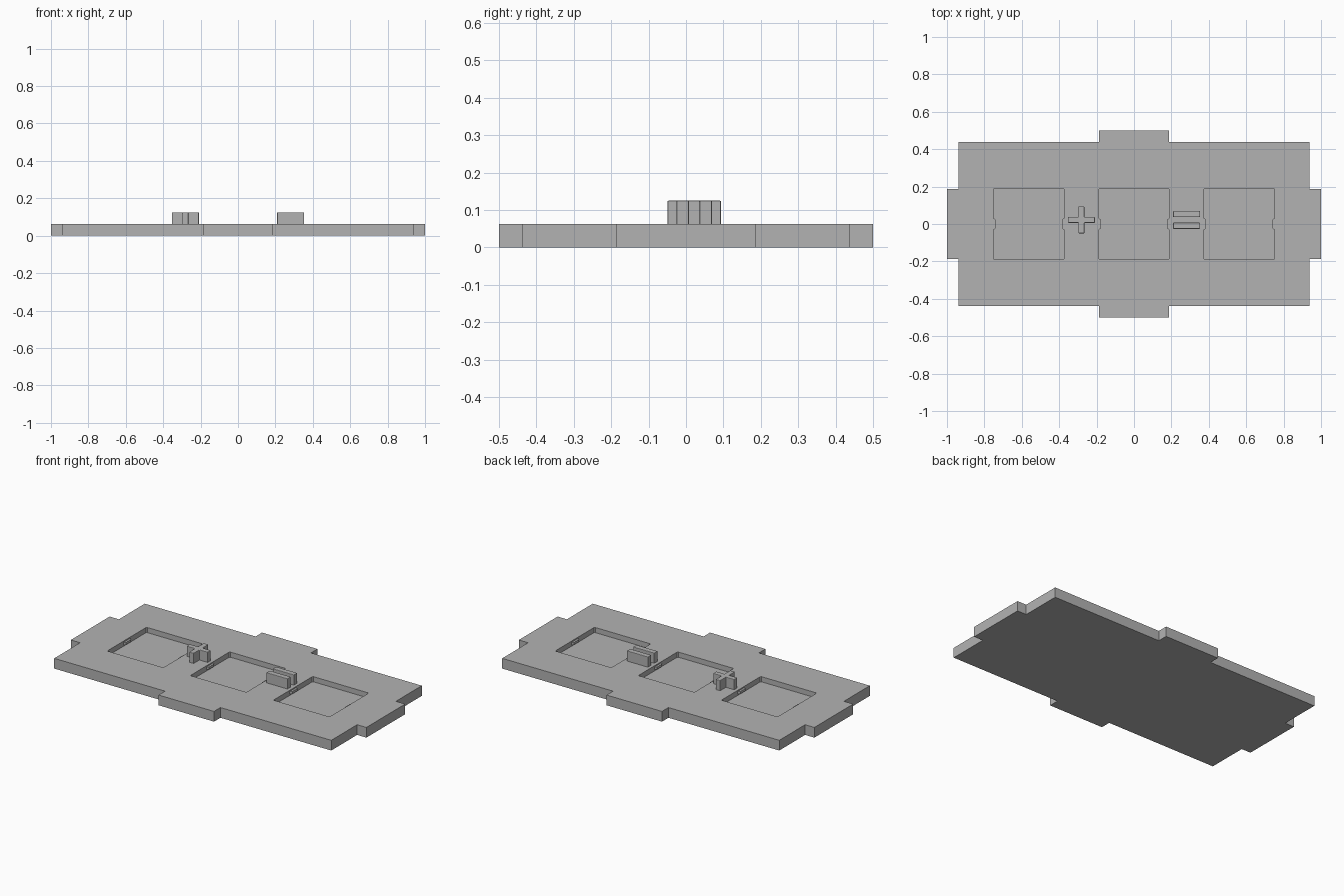
import bpy
import bmesh
from mathutils import Vector

old = bpy.data.objects.get("Cube")
if old:
    bpy.data.objects.remove(old, do_unlink=True)

BOARD_TOP = 0.0625
POCKET_FLOOR = 0.031
SIGN_TOP = 0.125
SIGN_Y = 0.022

grey = bpy.data.materials.new("plain grey")
grey.use_nodes = True
colour = (0.45, 0.45, 0.45, 1)
grey.diffuse_color = colour
grey.node_tree.nodes["Principled BSDF"].inputs["Base Color"].default_value = colour


def prism(name, outline, bottom, top):
    """Extrude a flat outline from bottom to top."""
    bm = bmesh.new()
    face = bm.faces.new([bm.verts.new((x, y, bottom)) for x, y in outline])
    up = bmesh.ops.extrude_face_region(bm, geom=[face])["geom"]
    bmesh.ops.translate(bm, vec=Vector((0, 0, top - bottom)),
                        verts=[v for v in up if isinstance(v, bmesh.types.BMVert)])
    bmesh.ops.recalc_face_normals(bm, faces=bm.faces)
    mesh = bpy.data.meshes.new(name)
    bm.to_mesh(mesh)
    bm.free()
    mesh.materials.append(grey)
    obj = bpy.data.objects.new(name, mesh)
    bpy.context.collection.objects.link(obj)
    return obj


def cross(outer_x, outer_y, inner_x, inner_y, cx=0, cy=0):
    """Symmetric twelve-sided cross outline."""
    quarter = [(outer_x, inner_y), (inner_x, inner_y), (inner_x, outer_y)]
    pts = []
    for sx, sy in ((1, 1), (-1, 1), (-1, -1), (1, -1)):
        corner = [(cx + sx * x, cy + sy * y) for x, y in quarter]
        pts += corner if sx * sy > 0 else corner[::-1]
    return pts


def box(cx, cy, hx, hy, c=0.0):
    """Rectangle outline with corners chamfered by c."""
    if c == 0:
        return [(cx - hx, cy - hy), (cx + hx, cy - hy), (cx + hx, cy + hy), (cx - hx, cy + hy)]
    return [(cx + x, cy + y) for x, y in (
        (-hx + c, -hy), (hx - c, -hy), (hx, -hy + c), (hx, hy - c),
        (hx - c, hy), (-hx + c, hy), (-hx, hy - c), (-hx, -hy + c))]


def soften(obj, width):
    """Tiny rounding of the upper rim."""
    bevel = obj.modifiers.new("rounded rim", "BEVEL")
    bevel.width = width
    bevel.segments = 2
    bevel.limit_method = "ANGLE"


# Board: a rectangle with the four corners notched and a tab on each side
h, w, t = 0.4375, 0.9375, 0.1875
outline = []
for sx, sy in ((1, 1), (-1, 1), (-1, -1), (1, -1)):
    corner = [(1, t), (w, t), (w, h), (t, h), (t, 0.5)]
    corner = [(sx * x, sy * y) for x, y in corner]
    outline += corner if sx * sy > 0 else corner[::-1]
board = prism("board", outline, 0, BOARD_TOP)

# Three square pockets, each with a small catch on both side walls
half = 0.19
for label, x in (("right", -0.5625), ("middle", 0), ("left", 0.5625)):
    cutter = prism(label + "_pocket_cutter", box(x, 0, half, half, 0.006), POCKET_FLOOR, 0.2)
    cutter.hide_render = True
    cutter.hide_set(True)
    cut = board.modifiers.new(label + " pocket", "BOOLEAN")
    cut.object = cutter
    cut.solver = "EXACT"
    for side in (-1, 1):
        wall = x + side * half
        tip = wall - side * 0.012
        prism(label + "_pocket_catch", [(wall + side * 0.002, -0.034), (tip, -0.024),
                                        (tip, 0.024), (wall + side * 0.002, 0.034)],
              0.04, 0.055)

# Raised plus sign
plus = prism("plus_sign", cross(0.0715, 0.0715, 0.0155, 0.0155, -0.281, SIGN_Y),
             BOARD_TOP - 0.01, SIGN_TOP)
soften(plus, 0.003)

# Raised equals sign
for label, side in (("front", -1), ("back", 1)):
    bar = prism("equals_" + label + "_bar", box(0.281, SIGN_Y + side * 0.031, 0.0715, 0.0165),
                BOARD_TOP - 0.01, SIGN_TOP)
    soften(bar, 0.003)
